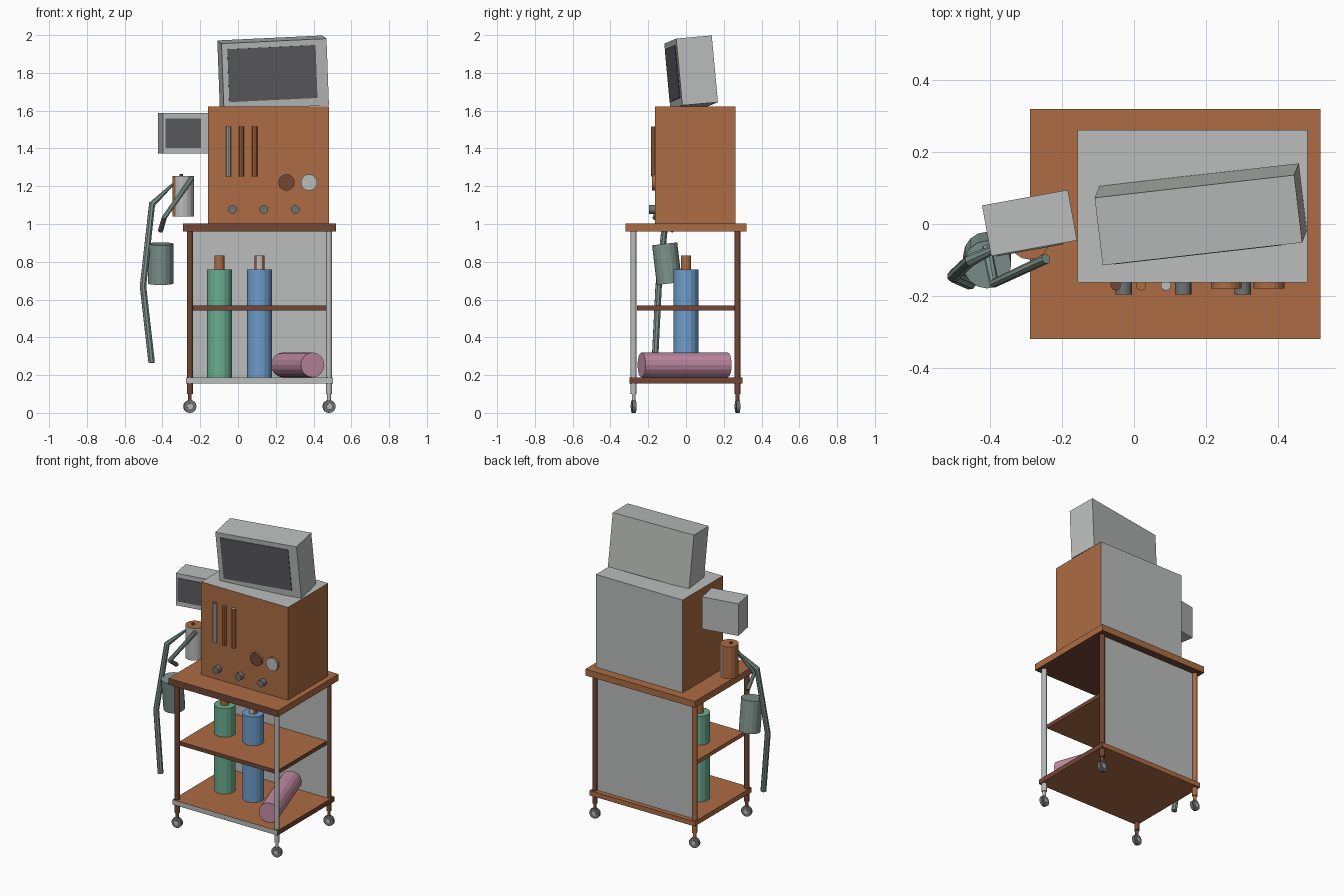
import bpy
import bmesh
from math import radians, pi
from mathutils import Matrix, Vector, Euler

cube = bpy.data.objects.get("Cube")
if cube:
    bpy.data.objects.remove(cube, do_unlink=True)


# Materials
def material(name, r, g, b):
    lin = [((c / 255 + 0.055) / 1.055) ** 2.4 for c in (r, g, b)] + [1]
    m = bpy.data.materials.new(name)
    m.use_nodes = True
    m.diffuse_color = lin
    m.node_tree.nodes["Principled BSDF"].inputs["Base Color"].default_value = lin
    return m


BROWN = material("rust_brown", 172, 108, 68)
DARK = material("dark_brown", 114, 71, 53)
GRAY = material("light_gray", 186, 189, 187)
SCREEN = material("screen_gray", 92, 92, 96)
METAL = material("metal_gray", 112, 115, 116)
TEAL = material("dull_teal", 126, 147, 141)
GREEN = material("tank_green", 106, 174, 144)
BLUE = material("tank_blue", 110, 157, 202)
PINK = material("tank_pink", 192, 138, 163)


# Helpers: a rule takes a face normal and returns its material
def finish(name, bm, mats, rule=None):
    bm.normal_update()
    if rule:
        for f in bm.faces:
            f.material_index = mats.index(rule(f.normal))
    mesh = bpy.data.meshes.new(name)
    bm.to_mesh(mesh)
    bm.free()
    for m in mats:
        mesh.materials.append(m)
    ob = bpy.data.objects.new(name, mesh)
    bpy.context.collection.objects.link(ob)
    return ob


def box(name, lo, hi, mats, rule=None, frame=None):
    lo, hi = Vector(lo), Vector(hi)
    bm = bmesh.new()
    bmesh.ops.create_cube(bm, size=1)
    place = Matrix.Translation((lo + hi) / 2) @ Matrix.Diagonal((*(hi - lo), 1))
    bm.transform(frame @ place if frame else place)
    return finish(name, bm, mats, rule)


def rod(name, a, b, r, mats, rule=None, sides=16, r2=None):
    a, b = Vector(a), Vector(b)
    bm = bmesh.new()
    bmesh.ops.create_cone(bm, cap_ends=True, segments=sides, radius1=r,
                          radius2=r if r2 is None else r2, depth=(b - a).length)
    turn = (b - a).to_track_quat('Z', 'Y').to_matrix().to_4x4()
    bm.transform(Matrix.Translation((a + b) / 2) @ turn)
    return finish(name, bm, mats, rule)


def tube(name, points, r, mat, scales=None):
    cu = bpy.data.curves.new(name, 'CURVE')
    cu.dimensions = '3D'
    cu.bevel_depth = r
    cu.bevel_resolution = 2
    cu.use_fill_caps = True
    sp = cu.splines.new('POLY')
    sp.points.add(len(points) - 1)
    for i, p in enumerate(points):
        sp.points[i].co = (*p, 1)
        sp.points[i].radius = scales[i] if scales else 1
    sp.use_smooth = False
    cu.materials.append(mat)
    ob = bpy.data.objects.new(name, cu)
    bpy.context.collection.objects.link(ob)


def edge_rule(front, right, under):
    def rule(n):
        if n.y < -0.5:
            return front
        if n.x > 0.5:
            return right
        return under if n.z < -0.5 else BROWN
    return rule


# Cart shelves and back panel
ALL = [BROWN, DARK, GRAY]
box("table_top", (-0.29, -0.32, 0.96), (0.52, 0.32, 1.003), ALL, edge_rule(DARK, BROWN, DARK))
box("middle_shelf", (-0.25, -0.26, 0.542), (0.475, 0.26, 0.568), ALL, edge_rule(DARK, DARK, BROWN))
box("bottom_shelf", (-0.275, -0.3, 0.156), (0.503, 0.3, 0.188), ALL, edge_rule(GRAY, DARK, BROWN))
box("back_panel", (-0.255, 0.258, 0.188), (0.482, 0.27, 0.96), [GRAY])

# Posts and casters
for name, x, y, mat in (("front_right", -0.255, -0.277, DARK), ("front_left", 0.482, -0.277, GRAY),
                        ("back_right", -0.255, 0.273, BROWN), ("back_left", 0.482, 0.273, DARK)):
    rod(name + "_post", (x, y, 0.188), (x, y, 0.96), 0.016, [mat], sides=12)
    rod(name + "_stem", (x, y, 0.1), (x, y, 0.156), 0.016, [mat], sides=12)
    rod(name + "_pin", (x, y, 0.05), (x, y, 0.1), 0.01, [mat], sides=12)
    side = Vector((0.15, -1, 0)).normalized()
    hub = Vector((x, y, 0.034))
    rod(name + "_wheel", hub - side * 0.01, hub + side * 0.01, 0.034, [METAL])
    rod(name + "_hub", hub - side * 0.014, hub + side * 0.014, 0.015, [GRAY], sides=12)

# Machine cabinet
box("cabinet", (-0.158, -0.163, 1.003), (0.483, 0.262, 1.623), [BROWN, GRAY],
    lambda n: GRAY if n.z > 0.5 or n.y > 0.5 else BROWN)

# Gauge bars, dials and knobs on the cabinet front
for i, (body, cap) in enumerate(((GRAY, DARK), (BROWN, BROWN), (BROWN, GRAY))):
    x = -0.051 + i * 0.07
    rod("gauge_bar", (x, -0.171, 1.252), (x, -0.171, 1.515), 0.0145, ALL,
        lambda n, b=body, c=cap: c if n.z > 0.5 else b, sides=10)
for x, face in ((0.257, DARK), (0.376, GRAY)):
    rod("dial", (x, -0.16, 1.22), (x, -0.18, 1.22), 0.043, ALL,
        lambda n, f=face: f if n.y < -0.5 else BROWN, sides=20)
for i in range(3):
    x = -0.029 + i * 0.166
    rod("knob", (x, -0.16, 1.077), (x, -0.196, 1.077), 0.023, [METAL])

# Large tilted monitor
frame = Matrix.Translation((0.186, 0.027, 1.8)) @ Euler(
    (radians(5), radians(-2.7), radians(6.5))).to_matrix().to_4x4()
box("large_monitor", (-0.28, -0.095, -0.1775), (0.28, 0.095, 0.1775), [GRAY], frame=frame)
box("large_screen", (-0.25, -0.099, -0.135), (0.22, -0.094, 0.146), [SCREEN], frame=frame)

# Small side monitor
frame = Matrix.Translation((-0.291, 0.003, 1.481)) @ Matrix.Rotation(radians(10.3), 4, 'Z')
box("small_monitor", (-0.1215, -0.0715, -0.107), (0.1215, 0.0715, 0.107), [GRAY], frame=frame)
box("small_screen", (-0.108, -0.0755, -0.078), (0.083, -0.0705, 0.078), [SCREEN], frame=frame)

# Side canister with a small nub
rod("canister", (-0.291, -0.042, 1.04), (-0.291, -0.042, 1.255), 0.057, [BROWN, GRAY],
    lambda n: GRAY if abs(n.z) < 0.5 and n.x * 0.75 - n.y * 0.66 > -0.2 else BROWN)
rod("canister_nub", (-0.3, -0.045, 1.25), (-0.3, -0.045, 1.265), 0.009, [DARK], sides=8)

# Hanging arm, hose and bucket
tube("bent_arm", [(-0.245, -0.097, 1.24), (-0.39, -0.165, 1.035), (-0.41, -0.065, 0.965)],
     0.014, TEAL)
tube("hose", [(-0.345, -0.05, 1.21), (-0.455, -0.1, 1.105), (-0.503, -0.145, 0.67),
              (-0.457, -0.165, 0.265)], 0.018, TEAL, [0.4, 1, 1, 1])
rod("bucket", (-0.409, -0.088, 0.685), (-0.409, -0.113, 0.895), 0.067, [TEAL])

# Upright tanks with necks
for name, x, mat in (("green_tank", -0.098, GREEN), ("blue_tank", 0.114, BLUE)):
    rod(name, (x, 0, 0.188), (x, 0, 0.76), 0.066, [mat])
    stripe = 0.75 if mat is BLUE else 2
    rod(name + "_neck", (x, 0, 0.76), (x, 0, 0.832), 0.026, [BROWN, GRAY],
        lambda n, s=stripe: GRAY if n.y < -s else BROWN, sides=12)

# Tank lying on the bottom shelf
rod("pink_tank", (0.395, -0.235, 0.254), (0.238, 0.22, 0.254), 0.066, [PINK])
